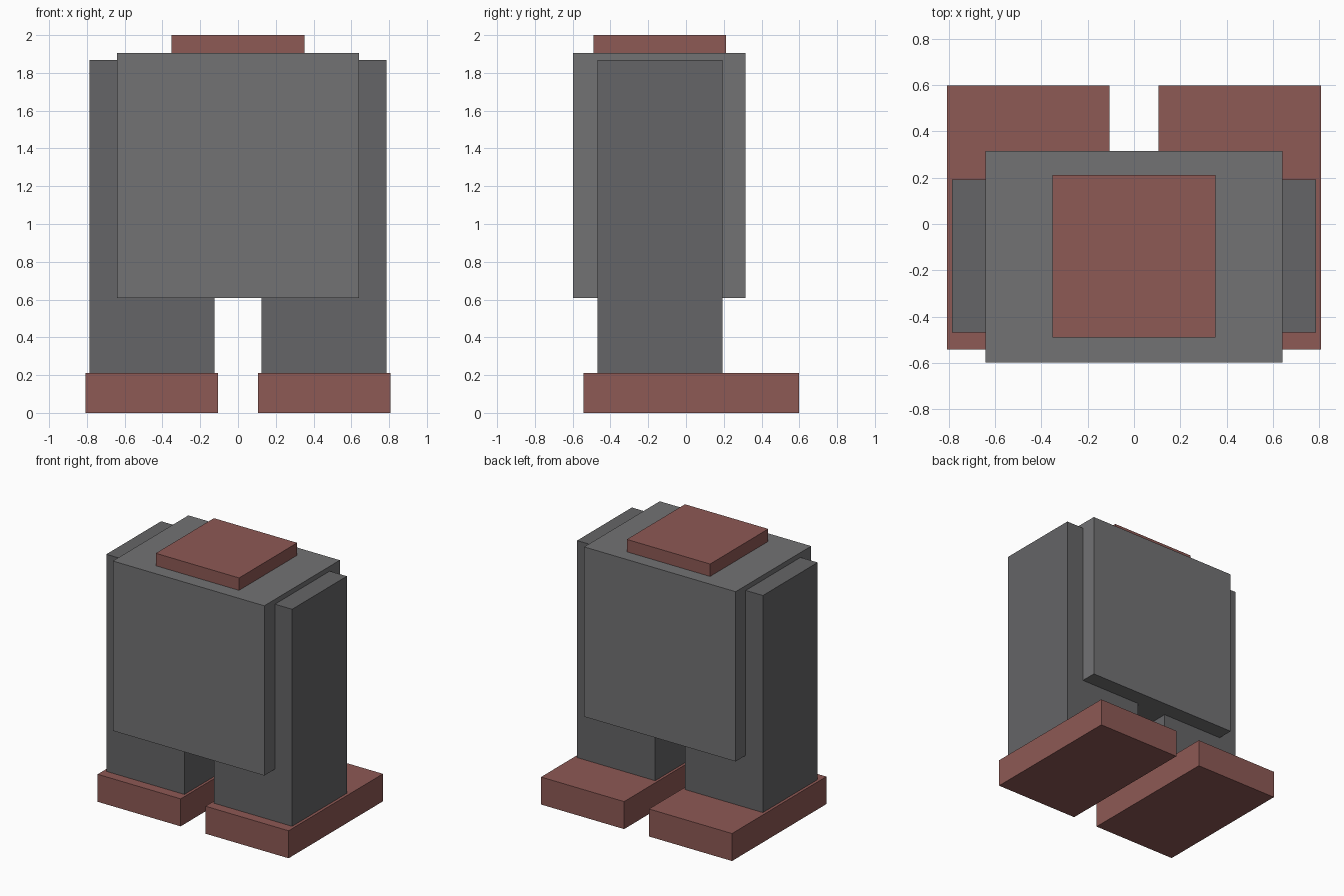
import bpy

if "Cube" in bpy.data.objects:
    bpy.data.objects.remove(bpy.data.objects["Cube"])


def material(name, rgb):
    m = bpy.data.materials.new(name)
    m.diffuse_color = (*rgb, 1)
    m.use_nodes = True
    m.node_tree.nodes["Principled BSDF"].inputs["Base Color"].default_value = m.diffuse_color
    return m


def box(name, lo, hi, mat):
    """Axis-aligned block between two opposite corners."""
    centre = [(a + b) / 2 for a, b in zip(lo, hi)]
    bpy.ops.mesh.primitive_cube_add(size=1, location=centre)
    ob = bpy.context.object
    ob.name = name
    ob.scale = [b - a for a, b in zip(lo, hi)]
    bpy.ops.object.transform_apply(location=True, rotation=False, scale=True)
    ob.data.materials.append(mat)
    return ob


def mirrored(ob):
    """Mirror a part across x = 0."""
    mod = ob.modifiers.new("mirror", 'MIRROR')
    mod.use_axis[0] = True


red = material("dull_red", (0.27, 0.10, 0.09))
light = material("body_grey", (0.17, 0.17, 0.175))
dark = material("leg_grey", (0.13, 0.13, 0.135))

# Body block and the plate on top of it
box("body", (-0.64, -0.597, 0.608), (0.64, 0.315, 1.905), light)
box("top_plate", (-0.352, -0.49, 1.905), (0.352, 0.212, 2.0), red)

# Tall legs running up beside the body, and the long feet
leg = box("legs", (0.125, -0.468, 0.21), (0.785, 0.193, 1.868), dark)
foot = box("feet", (0.105, -0.542, 0.0), (0.807, 0.597, 0.21), red)
for part in (leg, foot):
    # each part is placed in world space, so its origin moves to the centre line
    bpy.ops.object.select_all(action='DESELECT')
    mirrored(part)
